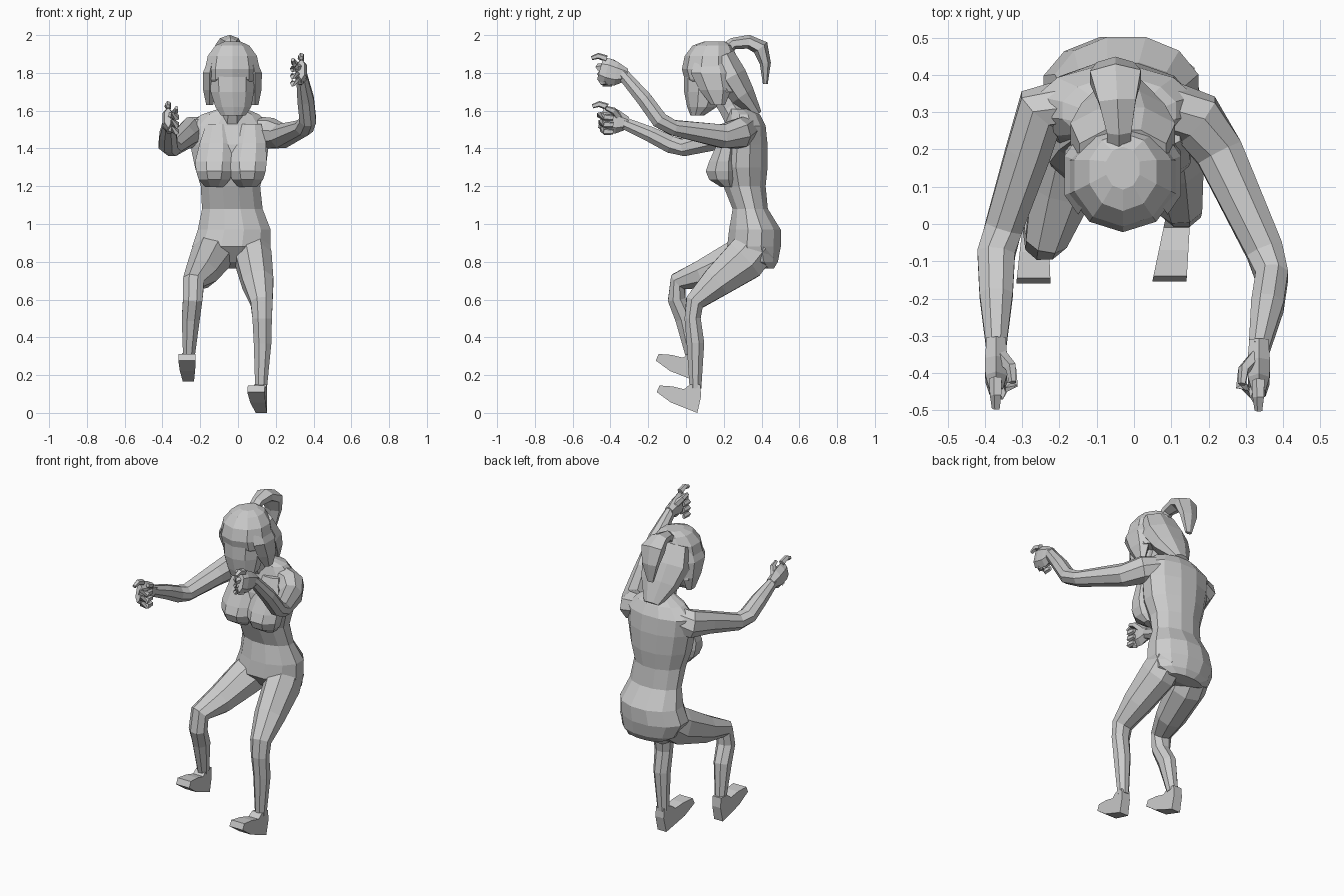
import bpy, bmesh, math
from mathutils import Vector


def finish(bm, name):
    bmesh.ops.recalc_face_normals(bm, faces=bm.faces)
    me = bpy.data.meshes.new(name)
    bm.to_mesh(me)
    bm.free()
    ob = bpy.data.objects.new(name, me)
    bpy.context.collection.objects.link(ob)
    return ob


def loft(name, rings, sides=8, flat=False):
    """Skin elliptical rings (x, y, z, half width, half depth) along a path."""
    bm = bmesh.new()
    pts = [Vector(r[:3]) for r in rings]
    loops = []
    for i, r in enumerate(rings):
        t = (pts[min(i + 1, len(pts) - 1)] - pts[max(i - 1, 0)]).normalized()
        if flat:
            t = Vector((0, 0, 1))
        u = Vector((1, 0, 0))
        u = (u - t * t.dot(u)).normalized()
        v = t.cross(u)
        loop = []
        for k in range(sides):
            a = 2 * math.pi * (k + 0.5) / sides
            loop.append(bm.verts.new(pts[i] + (u * math.cos(a) * r[3] + v * math.sin(a) * r[4]) * 1.05))
        loops.append(loop)
    for a, b in zip(loops, loops[1:]):
        for k in range(sides):
            j = (k + 1) % sides
            bm.faces.new((a[k], a[j], b[j], b[k]))
    bm.faces.new(loops[0])
    bm.faces.new(loops[-1])
    return finish(bm, name)


def foot(name, heel_x, toe_x, dy, dz):
    """Side profile of a toe-up foot, widened towards the toes."""
    prof = [(.06, .0), (.08, .09), (.075, .15), (.02, .15), (-.01, .125),
            (-.07, .14), (-.14, .145), (-.155, .11), (-.08, .055)]
    bm = bmesh.new()
    sides = []
    for s in (-1, 1):
        row = []
        for y, z in prof:
            f = (.085 - y) / .24
            row.append(bm.verts.new((heel_x + (toe_x - heel_x) * f + s * (.028 + .018 * f), y + dy, z + dz)))
        sides.append(row)
        bm.faces.new(row)
    n = len(prof)
    for i in range(n):
        j = (i + 1) % n
        bm.faces.new((sides[0][i], sides[0][j], sides[1][j], sides[1][i]))
    finish(bm, name)


def hand(side, x, y, z, s):
    """Palm, extended forefinger, curled fingers and thumb; s points inwards."""
    def part(name, pts, sides=6):
        loft(f"{side}_{name}", [(x + s * a, y + b, z + c, w, d) for a, b, c, w, d in pts], sides)
    part("palm", [(0, .03, -.01, .028, .03), (0, -.03, -.005, .033, .06),
                  (0, -.08, .01, .032, .065), (0, -.115, .02, .02, .055)])
    part("forefinger", [(0, -.08, .075, .018, .018), (.0, -.125, .09, .016, .016),
                        (.0, -.16, .078, .011, .011)], 5)
    for i in range(3):
        h = .03 - .038 * i
        part(f"curled_finger_{i + 1}", [(0, -.08, h, .017, .019), (.02, -.122 + .008 * i, h, .017, .019),
                                        (.045, -.095, h - .01, .016, .018), (.045, -.05, h - .012, .01, .014)], 5)
    part("thumb", [(.01, -.02, .02, .02, .022), (.04, -.05, .055, .015, .018),
                   (.045, -.09, .07, .01, .011)], 5)


# Torso and bust
loft("torso", [
    (-.02, .425, .765, .11, .04), (-.025, .385, .80, .175, .10), (-.035, .36, .88, .205, .14),
    (-.02, .365, .97, .19, .135), (-.03, .34, 1.08, .158, .092), (-.04, .31, 1.20, .155, .11),
    (-.04, .30, 1.30, .185, .13), (-.045, .305, 1.42, .205, .125), (-.05, .315, 1.52, .21, .105),
    (-.04, .305, 1.58, .15, .085), (-.03, .28, 1.61, .07, .055)], 12, True)
for side, x in (("right", -.125), ("left", .05)):
    loft(side + "_breast", [(x + .015, .235, 1.53, .06, .03), (x + .01, .22, 1.43, .09, .055),
                            (x, .195, 1.33, .105, .075), (x, .19, 1.28, .10, .088),
                            (x, .195, 1.235, .085, .075), (x, .22, 1.195, .05, .035)], 8, True)

# Head and neck
loft("neck", [(-.03, .28, 1.54, .07, .07), (-.03, .23, 1.62, .055, .06), (-.03, .17, 1.72, .055, .06)], 8)
loft("face", [(-.025, .06, 1.575, .065, .035), (-.025, .085, 1.62, .095, .075), (-.03, .10, 1.70, .115, .105),
              (-.03, .11, 1.80, .12, .115), (-.03, .12, 1.87, .11, .11)], 10, True)

# Hair: cap, side locks, tapered back fall, ponytail
loft("hair_cap", [(-.03, .19, 1.70, .14, .105), (-.03, .14, 1.765, .145, .14), (-.03, .125, 1.82, .145, .14),
                  (-.03, .13, 1.89, .13, .13), (-.03, .14, 1.945, .09, .10),
                  (-.03, .15, 1.965, .045, .055)], 10, True)
for side, x, s in (("right", -.15, 1), ("left", .09, -1)):
    loft(side + "_side_lock", [(x + s * .02, .13, 1.89, .02, .07), (x, .13, 1.80, .04, .10),
                               (x, .155, 1.71, .038, .08), (x, .17, 1.63, .02, .035)], 6, True)
loft("hair_back", [(-.03, .19, 1.89, .12, .07), (-.03, .24, 1.78, .145, .085),
                   (-.03, .30, 1.68, .115, .07), (-.03, .38, 1.58, .05, .025)], 8)
loft("ponytail", [(-.04, .21, 1.92, .035, .035), (-.04, .25, 1.955, .036, .03), (-.045, .33, 1.965, .055, .035),
                  (-.05, .395, 1.935, .075, .042), (-.05, .42, 1.85, .055, .028),
                  (-.05, .42, 1.74, .02, .012)], 6)

# Arms and hands
loft("right_arm", [(-.16, .33, 1.50, .06, .07), (-.25, .305, 1.485, .07, .08), (-.285, .19, 1.46, .062, .064),
                   (-.35, -.01, 1.405, .052, .047), (-.37, -.08, 1.42, .052, .047),
                   (-.37, -.19, 1.475, .046, .042), (-.37, -.33, 1.535, .028, .032)])
loft("left_arm", [(.07, .32, 1.50, .07, .07), (.17, .28, 1.48, .075, .08), (.23, .19, 1.465, .066, .064),
                  (.35, -.07, 1.51, .052, .042), (.37, -.14, 1.55, .045, .045),
                  (.358, -.22, 1.66, .045, .042), (.335, -.34, 1.80, .028, .032)])
hand("right", -.37, -.335, 1.545, 1)
hand("left", .335, -.34, 1.80, -1)

# Legs and feet
loft("right_leg", [(-.12, .38, .88, .10, .10), (-.145, .29, .82, .105, .11), (-.195, .09, .735, .085, .078),
                   (-.235, -.04, .695, .058, .052), (-.24, -.05, .60, .053, .048),
                   (-.25, -.005, .50, .049, .054), (-.26, .03, .30, .032, .032)])
loft("left_leg", [(.07, .38, .89, .095, .11), (.083, .31, .81, .098, .118), (.105, .16, .69, .085, .085),
                  (.125, .045, .585, .06, .052), (.128, .035, .50, .053, .044),
                  (.13, .05, .37, .048, .048), (.122, .05, .13, .032, .032)])
foot("right_foot", -.262, -.27, -.005, .167)
foot("left_foot", .127, .095, 0, 0)
